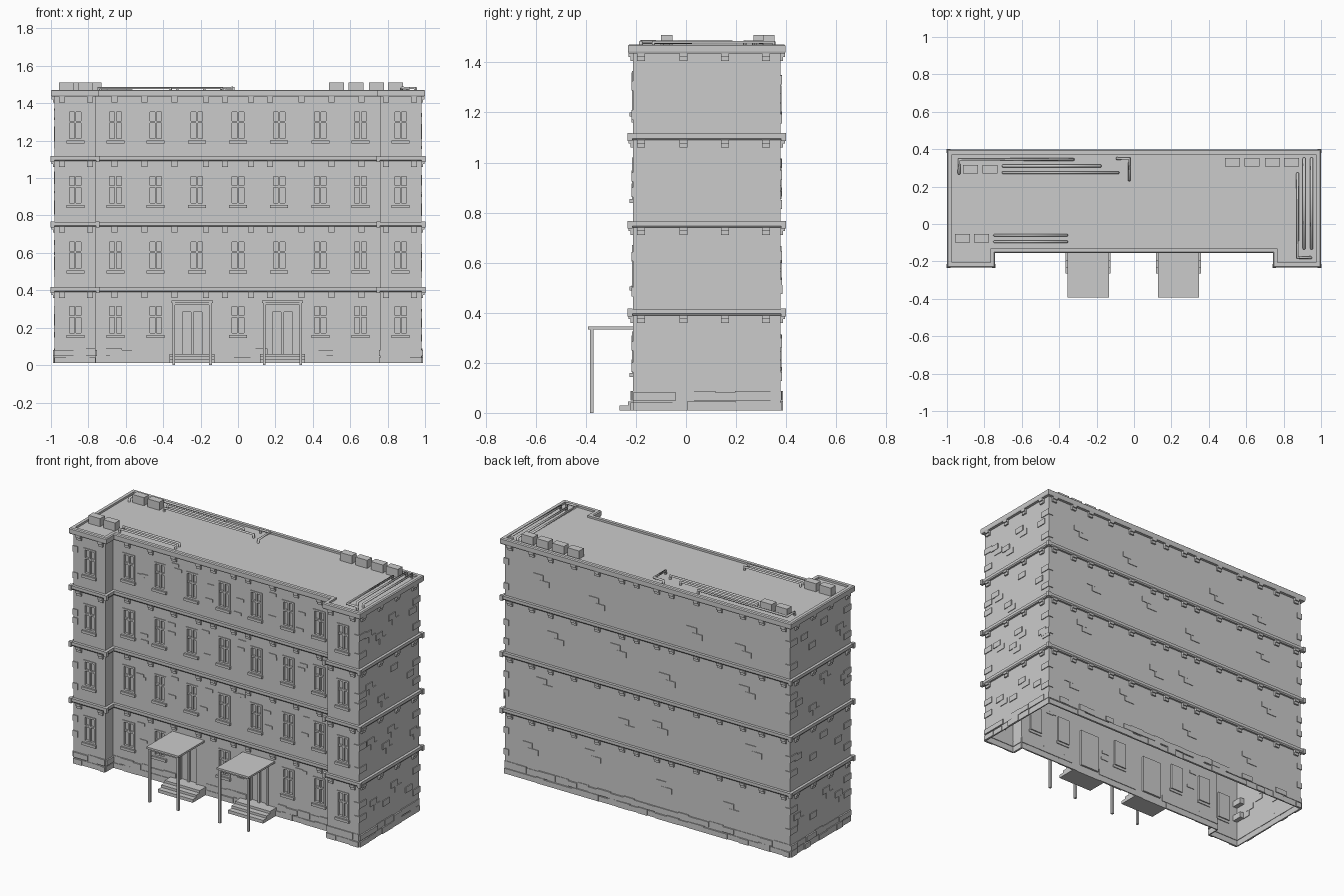
import bpy, bmesh, random
from mathutils import Vector

if "Cube" in bpy.data.objects:
    bpy.data.objects.remove(bpy.data.objects["Cube"])

random.seed(4)
X, W, B, F, R = 0.98, 0.762, 0.378, -0.212, -0.136   # side, wing inner, back, wing front, recess
BANDS = [0.39, 0.74, 1.09]
SILLS = [0.145, 0.49, 0.84, 1.185]
WIN_X = [-0.87, -0.655, -0.44, -0.22, 0, 0.22, 0.44, 0.655, 0.87]
DOORS = [-0.245, 0.238]
HW, WH = 0.042, 0.165


def plan(d):
    return [(-X-d, B+d), (-X-d, F-d), (-W+d, F-d), (-W+d, R-d),
            (W-d, R-d), (W-d, F-d), (X+d, F-d), (X+d, B+d)]


def finish(name, bm, recalc=True):
    if recalc:
        bmesh.ops.recalc_face_normals(bm, faces=bm.faces[:])
    me = bpy.data.meshes.new(name)
    bm.to_mesh(me)
    bm.free()
    ob = bpy.data.objects.new(name, me)
    bpy.context.collection.objects.link(ob)
    return ob


def boxes(name, items):
    bm = bmesh.new()
    for x0, x1, y0, y1, z0, z1 in items:
        vs = bmesh.ops.create_cube(bm, size=1)['verts']
        for v in vs:
            v.co = Vector(((x0+x1)/2 + v.co.x*(x1-x0), (y0+y1)/2 + v.co.y*(y1-y0),
                           (z0+z1)/2 + v.co.z*(z1-z0)))
    return finish(name, bm)


def loft(name, rings, cap=False, skip=()):
    bm = bmesh.new()
    loops = [[bm.verts.new((x, y, z)) for x, y in plan(d)] for d, z in rings]
    for a, b in zip(loops, loops[1:]):
        for i in range(8):
            if i not in skip:
                j = (i+1) % 8
                bm.faces.new((a[i], a[j], b[j], b[i]))
    if cap:
        bm.faces.new(loops[-1])
    return finish(name, bm, False)


def front_wall(name, x0, x1, y, holes, depth=0.012):
    # wall grid whose opening cells are pushed back with reveals
    bm = bmesh.new()
    xs = sorted({x0, x1, *[h[0] for h in holes], *[h[1] for h in holes]})
    zs = sorted({0.01, 1.45, *[h[2] for h in holes], *[h[3] for h in holes]})

    def quad(*p):
        bm.faces.new([bm.verts.new(c) for c in p])
    for a, b in zip(xs, xs[1:]):
        for c, d in zip(zs, zs[1:]):
            mx, mz = (a+b)/2, (c+d)/2
            if not any(h[0] < mx < h[1] and h[2] < mz < h[3] for h in holes):
                quad((a, y, c), (b, y, c), (b, y, d), (a, y, d))
    k = y + depth
    for a, b, c, d in holes:
        quad((a, k, c), (b, k, c), (b, k, d), (a, k, d))
        quad((a, y, c), (b, y, c), (b, k, c), (a, k, c))
        quad((a, k, d), (b, k, d), (b, y, d), (a, y, d))
        quad((a, y, c), (a, k, c), (a, k, d), (a, y, d))
        quad((b, k, c), (b, y, c), (b, y, d), (b, k, d))
    bmesh.ops.remove_doubles(bm, verts=bm.verts[:], dist=1e-5)
    return finish(name, bm, False)


# walls with window and door openings
def front_y(x):
    return F if abs(x) > W else R


wins = [(x, s+0.015) for i, s in enumerate(SILLS) for x in WIN_X if i or abs(x) != 0.22]
holes = [(x-HW, x+HW, z, z+WH) for x, z in wins]
doors = [(x-0.065, x+0.065, 0.06, 0.295) for x in DOORS]
loft("side_and_back_walls", [(0, 0.01), (0, 1.45)], skip=(1, 3, 5))
front_wall("left_wing_front", -X, -W, F, [h for h in holes if h[1] < -W])
front_wall("right_wing_front", W, X, F, [h for h in holes if h[0] > W])
front_wall("centre_front", -W, W, R, [h for h in holes if abs(h[0]+HW) < W] + doors)

# window frames, glazing bars and sills
bars, sills = [], []
for x, z in wins:
    y = front_y(x)
    t, y0, y1 = 0.011, y-0.004, y+0.012
    bars += [(x-HW, x-HW+t, y0, y1, z, z+WH), (x+HW-t, x+HW, y0, y1, z, z+WH),
             (x-HW, x+HW, y0, y1, z+WH-t, z+WH), (x-HW, x+HW, y0, y1, z, z+t),
             (x-0.005, x+0.005, y, y1, z, z+WH), (x-HW, x+HW, y, y1, z+0.095, z+0.105)]
    sills.append((x-0.048, x+0.048, y-0.014, y+0.005, z-0.016, z))
boxes("window_frames", bars)
boxes("window_sills", sills)

# doors
parts = []
for x in DOORS:
    parts += [(x+s-0.007, x+s+0.007, R-0.004, R+0.012, 0.06, 0.295) for s in (-0.06, 0, 0.06)]
    parts.append((x-0.067, x+0.067, R-0.004, R+0.012, 0.283, 0.297))
boxes("door_frames", parts)

# cornice bands and roof with rim
for i, z in enumerate(BANDS):
    loft(f"floor_band_{i+1}", [(0, z), (0.012, z), (0.017, z+0.007), (0.017, z+0.025), (0, z+0.025)])
loft("roof_and_cornice", [(0, 1.435), (0.017, 1.435), (0.02, 1.443), (0.02, 1.467), (0.014, 1.472),
                          (-0.006, 1.472), (-0.006, 1.46)], cap=True)
corners = [p for i, p in enumerate(plan(0.012)) if i not in (3, 4)]
boxes("band_corner_blocks", [(x-0.01, x+0.01, y-0.01, y+0.01, z-0.004, z+0.027)
                             for x, y in corners for z in BANDS])

# brackets under every band
br = []
half = [0.07, 0.17, 0.34, 0.5, 0.66, 0.79, 0.94]
for z in BANDS + [1.435]:
    for d, za, zb in ((0.017, z-0.014, z), (0.010, z-0.03, z-0.014)):
        for x in [s*h for h in half for s in (-1, 1)]:
            y = front_y(x)
            br += [(x-0.016, x+0.016, y-d, y, za, zb), (x-0.016, x+0.016, B, B+d, za, zb)]
        for y in (-0.18, -0.01, 0.155, 0.32):
            br += [(X, X+d, y-0.016, y+0.016, za, zb), (-X-d, -X, y-0.016, y+0.016, za, zb)]
boxes("brackets", br)


# bricks: a box lying on wall edge i of the plan, from a to b along it
def on_wall(i, a, b, z0, z1, d):
    P = plan(0)
    p, q = Vector(P[i]), Vector(P[(i+1) % 8])
    u = (q-p).normalized()
    n = Vector((u.y, -u.x))
    c, e = p+u*a-n*0.004, p+u*b+n*d
    return (min(c.x, e.x), max(c.x, e.x), min(c.y, e.y), max(c.y, e.y), z0, z1)


# two uneven courses of base stones around the plan
base = []
P = plan(0)
for i in range(8):
    L = (Vector(P[(i+1) % 8]) - Vector(P[i])).length
    for row in range(2):
        a = 0
        while a < L:
            b = a + random.uniform(0.05, 0.10)
            b = L if b > L-0.03 else b
            mid = Vector(P[i]).lerp(Vector(P[(i+1) % 8]), (a+b)/2/L)
            at_door = i == 3 and any(abs(mid.x-x) < 0.1 for x in DOORS)
            if not at_door:
                base.append(on_wall(i, a, b, 0.01+row*0.04, 0.048+row*0.04 - random.choice((0, 0.006)),
                                    random.choice((0.003, 0.006, 0.009))))
            a = b
boxes("base_stones", base)

# loose raised bricks on the walls and corners
bricks = []
for k, s in enumerate(SILLS):
    for i in (0, 6):                      # sides
        for a, z in ((0.07, 0.1), (0.2, 0.02), (0.3, 0.13), (0.46, 0.05)):
            a += random.uniform(-0.04, 0.04)
            z += s + random.uniform(-0.03, 0.03)
            bricks.append(on_wall(i, a, a+0.065, z, z+0.036, 0.005))
            if random.random() < 0.5:
                bricks.append(on_wall(i, a+0.035, a+0.1, z-0.037, z-0.001, 0.004))
    for a in (0.2, 0.65, 1.1, 1.55):      # stepped groups on the back
        a += random.uniform(-0.1, 0.15)
        z = s + random.uniform(0.02, 0.15)
        bricks += [on_wall(7, a, a+0.07, z, z+0.033, 0.004),
                   on_wall(7, a+0.04, a+0.11, z-0.034, z-0.001, 0.004)]
    for x0 in WIN_X[1:-2]:                # between the front windows
        for _ in range(2):
            a = x0 + W + 0.052 + random.uniform(0, 0.05)
            z = s + random.uniform(0, 0.2)
            if k or not any(abs(a-W-x) < 0.13 for x in DOORS):
                bricks.append(on_wall(3, a, a+0.05, z, z+0.018, 0.004))
    for x, y in [p for i, p in enumerate(P) if i in (0, 1, 6, 7)]:   # corner bricks
        sx, sy = (1 if x > 0 else -1), (1 if y > 0 else -1)
        for dz in (random.uniform(-0.03, 0.04), random.uniform(0.08, 0.15)):
            xs = sorted((x+sx*0.005, x-sx*0.03))
            ys = sorted((y+sy*0.005, y-sy*0.065))
            bricks.append((*xs, *ys, s+dz, s+dz+0.037))
boxes("raised_bricks", bricks)

# entrance steps, canopies and posts
for side, x in zip(("left", "right"), DOORS):
    boxes(f"{side}_steps", [(x-0.12, x+0.12, y, R, z-0.02, z)
                            for y, z in ((-0.265, 0.03), (-0.232, 0.045), (-0.198, 0.06))])
    boxes(f"{side}_canopy", [(x-0.11, x+0.11, -0.392, R, 0.333, 0.345)])
    boxes(f"{side}_canopy_posts", [(x+s-0.007, x+s+0.007, -0.384, -0.37, 0, 0.335) for s in (-0.098, 0.098)]
          + [(x-0.098, x+0.098, -0.382, -0.372, 0.322, 0.334)])

# rooftop units
units = [(-0.915, 0.27), (-0.81, 0.27), (-0.957, -0.1), (-0.855, -0.1),
         (0.487, 0.307), (0.592, 0.307), (0.7, 0.307), (0.803, 0.307)]
boxes("roof_units", [(x, x+0.08, y, y+0.046, 1.458, 1.51) for x, y in units])

# rooftop pipes, ends turned down into the roof
pipes = [[(-.935, .27), (-.935, .345), (-.325, .345)], [(-.7, .31), (-.18, .31)],
         [(-.7, .275), (-.085, .275)], [(-.09, .35), (-.025, .35), (-.025, .235)],
         [(-.745, -.06), (-.36, -.06)], [(-.745, -.095), (-.36, -.095)],
         [(.875, .27), (.875, -.18), (.945, -.18)], [(.91, .35), (.91, -.13)], [(.95, .35), (.95, -.13)]]
cu = bpy.data.curves.new("roof_pipes", 'CURVE')
cu.dimensions, cu.bevel_depth, cu.bevel_resolution, cu.use_fill_caps = '3D', 0.008, 1, True
for path in pipes:
    pts = [(*path[0], 1.455)] + [(*p, 1.481) for p in path] + [(*path[-1], 1.455)]
    sp = cu.splines.new('POLY')
    sp.points.add(len(pts)-1)
    for q, p in zip(sp.points, pts):
        q.co = (*p, 1)
bpy.context.collection.objects.link(bpy.data.objects.new("roof_pipes", cu))
